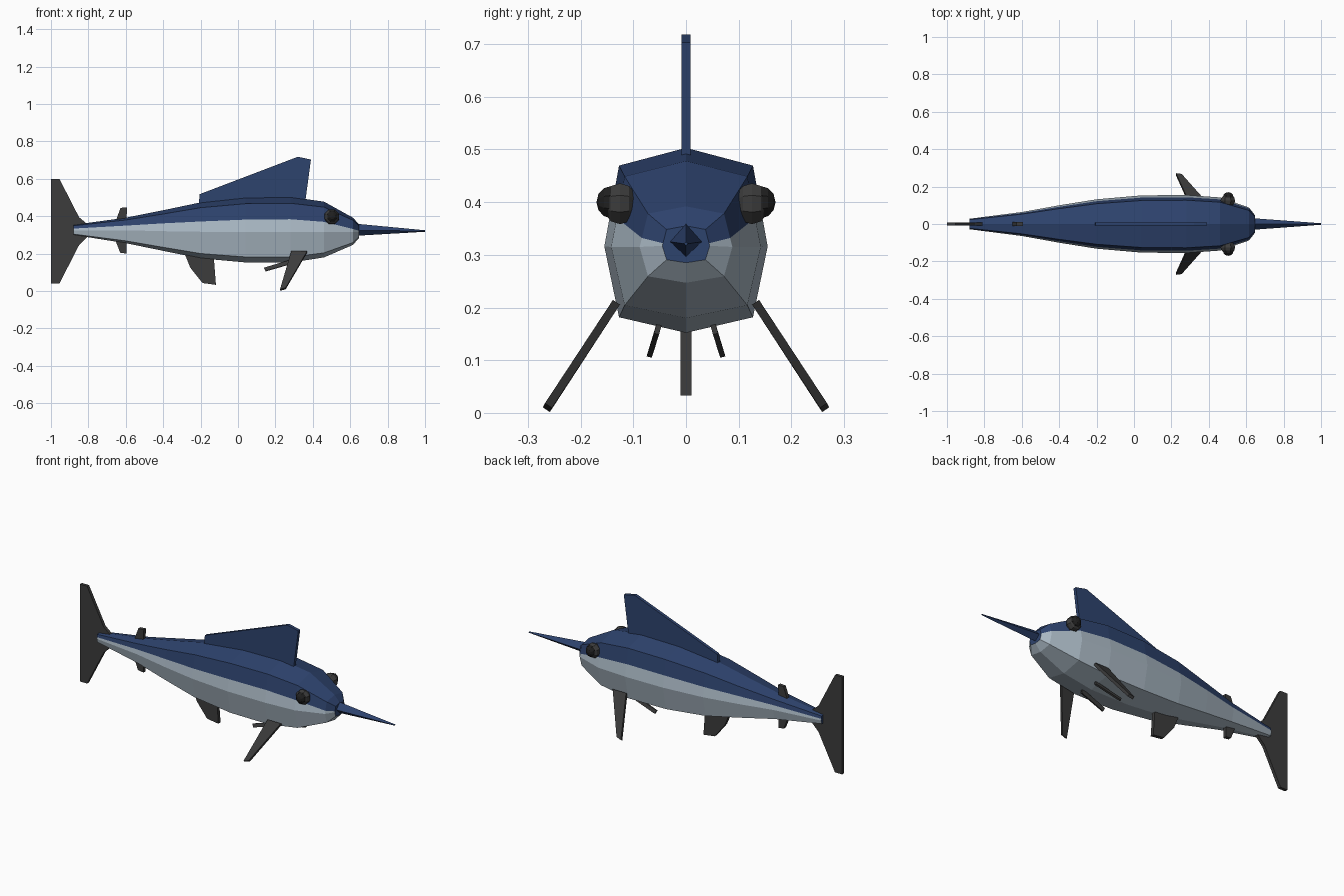
import bpy, bmesh, math
from mathutils import Vector, Matrix

if "Cube" in bpy.data.objects:
    bpy.data.objects.remove(bpy.data.objects["Cube"])


def material(name, rgb):
    m = bpy.data.materials.new(name)
    m.diffuse_color = (*rgb, 1)
    m.use_nodes = True
    m.node_tree.nodes["Principled BSDF"].inputs["Base Color"].default_value = m.diffuse_color
    return m


BLUE = material("deep blue", (0.027, 0.056, 0.155))
SILVER = material("silver belly", (0.40, 0.48, 0.55))
GREY = material("fin grey", (0.045, 0.045, 0.045))
BLACK = material("eye black", (0.014, 0.014, 0.014))


def finish(name, bm, *mats):
    bmesh.ops.recalc_face_normals(bm, faces=bm.faces)
    me = bpy.data.meshes.new(name)
    bm.to_mesh(me)
    bm.free()
    for m in mats:
        me.materials.append(m)
    ob = bpy.data.objects.new(name, me)
    bpy.context.collection.objects.link(ob)
    return ob


def loft(name, rings, mats, rule=lambda i: 0):
    """Skin a list of rings; rule gives the material of each strip."""
    bm = bmesh.new()
    vs = [[bm.verts.new(p) for p in r] for r in rings]
    n = len(vs[0])
    for a, b in zip(vs, vs[1:]):
        for i in range(n):
            j = (i + 1) % n
            bm.faces.new((a[i], a[j], b[j], b[i])).material_index = rule(i)
    bm.faces.new(vs[0])
    bm.faces.new(vs[-1])
    return finish(name, bm, *mats)


def plate(name, pts, half, mat):
    """Flat fin of the given half thickness."""
    pts = [Vector(p) for p in pts]
    n = (pts[1] - pts[0]).cross(pts[2] - pts[0]).normalized() * half
    return loft(name, [[p - n for p in pts], [p + n for p in pts]], [mat])


def flat(name, xz, half, mat):
    return plate(name, [(x, 0, z) for x, z in xz], half, mat)


# Body: octagonal rings, with an extra pair of points on the colour line
# x, half width, top, side height, bottom, colour line
STATIONS = [
    (-0.88, 0.028, 0.354, 0.325, 0.300, 0.334),
    (-0.60, 0.064, 0.392, 0.325, 0.256, 0.350),
    (-0.40, 0.100, 0.432, 0.320, 0.215, 0.362),
    (-0.20, 0.132, 0.474, 0.317, 0.175, 0.372),
    (0.04, 0.153, 0.500, 0.316, 0.153, 0.382),
    (0.28, 0.155, 0.503, 0.316, 0.152, 0.384),
    (0.46, 0.142, 0.478, 0.315, 0.180, 0.370),
    (0.615, 0.088, 0.392, 0.315, 0.247, 0.332),
    (0.648, 0.045, 0.355, 0.317, 0.285, 0.322),
]
K = 0.82
rings = []
for x, w, top, mid, bot, line in STATIONS:
    up = mid + K * (top - mid)
    low = mid + K * (bot - mid)
    lw = w + (K * w - w) * (line - mid) / (up - mid)
    half = [(K * w, up), (lw, line), (w, mid), (K * w, low)]
    rings.append([(x, 0, top)] + [(x, y, z) for y, z in half] +
                 [(x, 0, bot)] + [(x, -y, z) for y, z in reversed(half)])
loft("body", rings, [BLUE, SILVER], lambda i: 0 if i in (0, 1, 8, 9) else 1)

# Bill
loft("bill", [[(x, 0, z + u), (x, w, z), (x, 0, z - d), (x, -w, z)]
              for x, w, z, u, d in ((0.62, 0.032, 0.325, 0.036, 0.030),
                                    (1.0, 0.004, 0.321, 0.004, 0.004))], [BLUE])

# Fins on the centre line
flat("dorsal_fin", [(-0.21, 0.46), (-0.205, 0.518), (0.32, 0.718),
                    (0.39, 0.703), (0.36, 0.48)], 0.009, BLUE)
flat("tail_fin", [(-1, 0.04), (-1, 0.60), (-0.955, 0.60), (-0.85, 0.395),
                  (-0.79, 0.345), (-0.79, 0.305), (-0.85, 0.245), (-0.955, 0.04)], 0.009, GREY)
flat("anal_fin", [(-0.285, 0.20), (-0.255, 0.125), (-0.19, 0.043),
                  (-0.118, 0.033), (-0.13, 0.19)], 0.010, GREY)
flat("upper_finlet", [(-0.655, 0.37), (-0.628, 0.445), (-0.593, 0.447),
                      (-0.597, 0.37)], 0.010, GREY)
flat("lower_finlet", [(-0.655, 0.27), (-0.63, 0.205), (-0.595, 0.20),
                      (-0.597, 0.27)], 0.010, GREY)


def ball(name, loc, size, mat):
    bm = bmesh.new()
    bmesh.ops.create_uvsphere(bm, u_segments=8, v_segments=6, radius=1)
    m = (Matrix.Translation(loc) @ Matrix.Diagonal((*size, 1)) @
         Matrix.Rotation(math.pi / 2, 4, 'X') @ Matrix.Rotation(math.pi / 8, 4, 'Z'))
    bmesh.ops.transform(bm, matrix=m, verts=bm.verts)
    return finish(name, bm, mat)


# Paired fins and eyes
for s, side in ((1, "left"), (-1, "right")):
    plate(side + "_pectoral_fin",
          [(0.285, s * 0.132, 0.21), (0.37, s * 0.132, 0.21),
           (0.255, s * 0.261, 0.014), (0.225, s * 0.265, 0.006)], 0.008, GREY)
    plate(side + "_pelvic_fin",
          [(0.30, s * 0.050, 0.172), (0.30, s * 0.056, 0.150),
           (0.148, s * 0.070, 0.106), (0.140, s * 0.064, 0.124)], 0.005, GREY)
    ball(side + "_eye", (0.502, s * 0.125, 0.397), (0.042, 0.034, 0.042), GREY)
    ball(side + "_pupil", (0.504, s * 0.142, 0.400), (0.031, 0.028, 0.033), BLACK)
